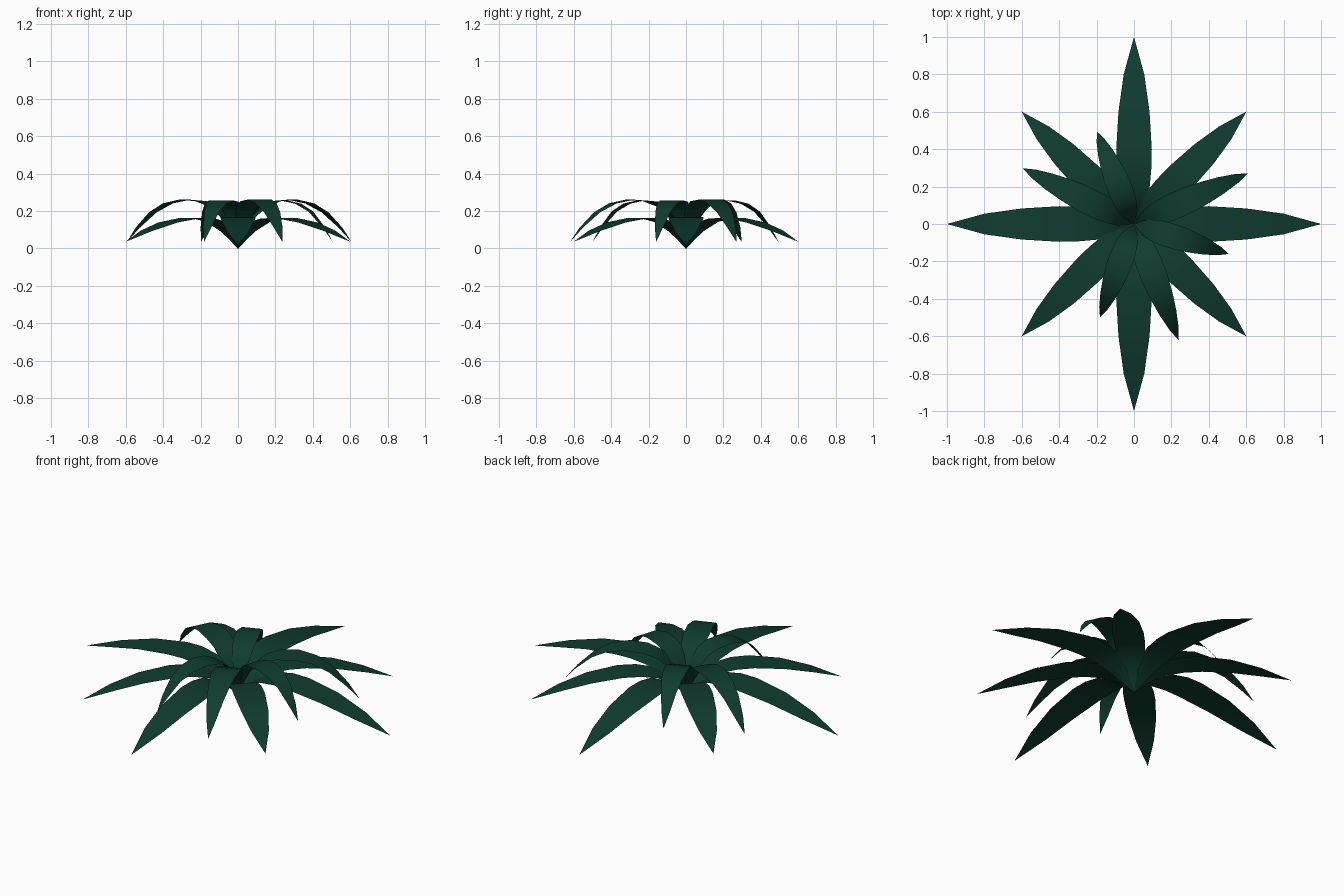
import bpy, bmesh
from math import radians, cos, sin

if "Cube" in bpy.data.objects:
    bpy.data.objects.remove(bpy.data.objects["Cube"])

green = bpy.data.materials.new("leaf_green")
green.diffuse_color = (0.005, 0.045, 0.028, 1)
green.use_nodes = True
green.node_tree.nodes["Principled BSDF"].inputs["Base Color"].default_value = green.diffuse_color

# Leaf spines: (distance from centre, height, half width)
OUTER_LONG = [(0.0, 0.0, 0.004), (0.05, 0.05, 0.027), (0.1, 0.1, 0.055), (0.2, 0.152, 0.084),
              (0.3, 0.167, 0.093), (0.4, 0.165, 0.095), (0.6, 0.137, 0.083),
              (0.8, 0.085, 0.055), (1.0, 0.02, 0.0)]
OUTER_SHORT = [(0.0, 0.0, 0.004), (0.045, 0.05, 0.025), (0.09, 0.095, 0.05), (0.17, 0.142, 0.075),
               (0.26, 0.16, 0.083), (0.36, 0.162, 0.084), (0.53, 0.138, 0.073),
               (0.69, 0.094, 0.047), (0.85, 0.035, 0.0)]
INNER = [(0.01, 0.02, 0.004), (0.04, 0.09, 0.027), (0.08, 0.165, 0.048), (0.14, 0.222, 0.063),
         (0.22, 0.252, 0.071), (0.32, 0.26, 0.07), (0.42, 0.24, 0.06),
         (0.51, 0.192, 0.046), (0.6, 0.11, 0.025), (0.665, 0.033, 0.0)]
INNER_SHORT = [(r * 0.8, z * 0.85 + 0.035 * min(1, z / 0.2), w * 0.93) for r, z, w in INNER]


def leaf(name, spine, angle):
    """Thin arched strip, flat across, ending in a point."""
    a = radians(angle)
    bm = bmesh.new()
    rows = []
    for r, z, w in spine:
        sides = (-w, w) if w > 0 else (0,)
        rows.append([bm.verts.new((r * cos(a) - s * sin(a), r * sin(a) + s * cos(a), z))
                     for s in sides])
    for p, q in zip(rows, rows[1:]):
        bm.faces.new([p[0]] + q + [p[1]])
    for f in bm.faces:
        f.smooth = True
    mesh = bpy.data.meshes.new(name)
    bm.to_mesh(mesh)
    bm.free()
    mesh.materials.append(green)
    ob = bpy.data.objects.new(name, mesh)
    bpy.context.collection.objects.link(ob)


# Outer ring: long leaves on the axes, shorter ones on the diagonals
for i in range(4):
    leaf(f"outer_long_leaf_{i + 1}", OUTER_LONG, 90 * i)
    leaf(f"outer_short_leaf_{i + 1}", OUTER_SHORT, 45 + 90 * i)

# Inner crown of higher, drooping leaves
for i, ang in enumerate((24, 153.4, 291)):
    leaf(f"inner_long_leaf_{i + 1}", INNER, ang)
for i, ang in enumerate((111.8, 250, 342.5)):
    leaf(f"inner_short_leaf_{i + 1}", INNER_SHORT, ang)
